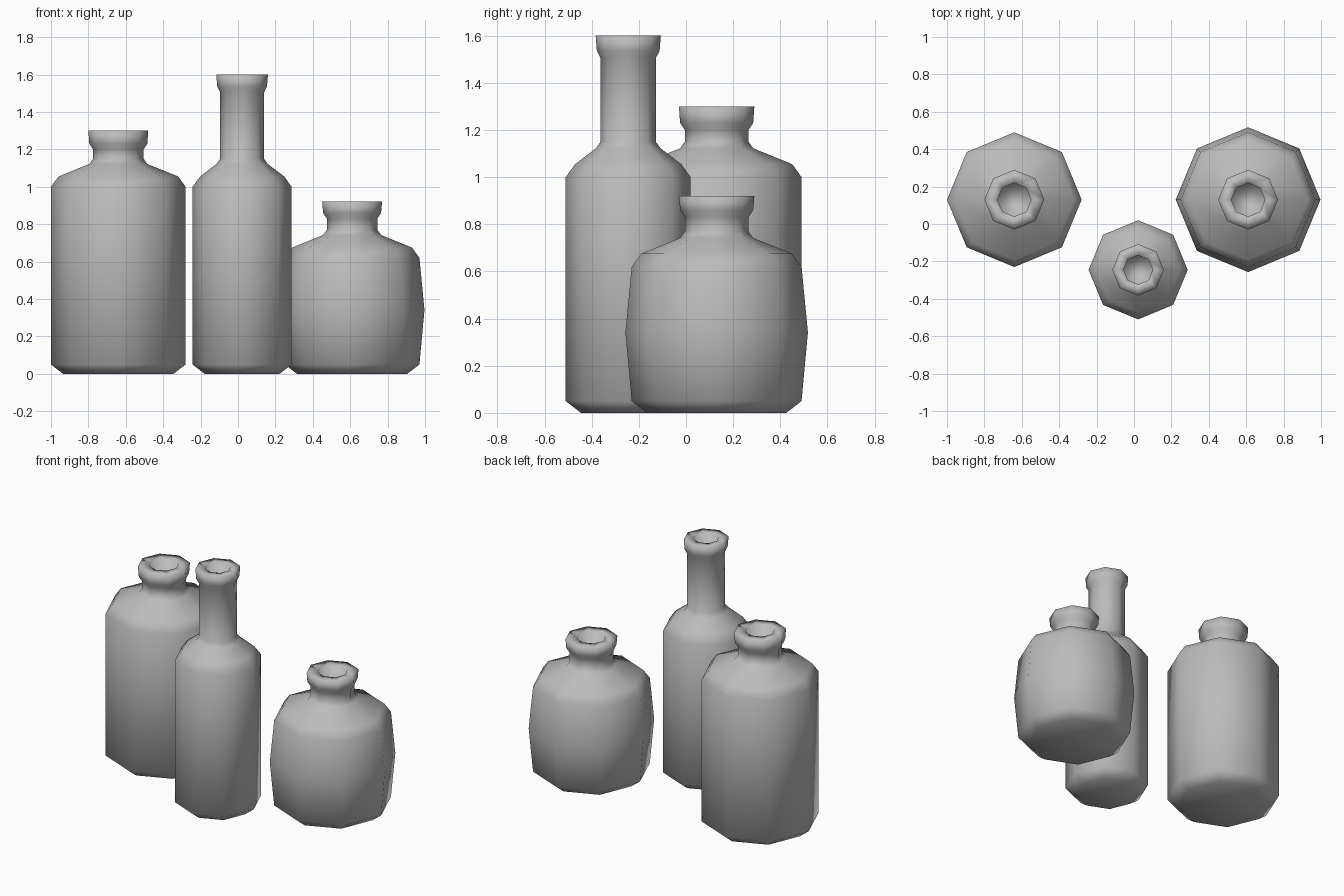
import bpy
import bmesh
import math

cube = bpy.data.objects.get("Cube")
if cube:
    bpy.data.objects.remove(cube, do_unlink=True)

SIDES = 8

# Plain grey for every bottle
grey = bpy.data.materials.new("grey")
grey.use_nodes = True
colour = (0.5, 0.5, 0.5, 1)
grey.diffuse_color = colour
bsdf = next(n for n in grey.node_tree.nodes if n.type == 'BSDF_PRINCIPLED')
bsdf.inputs["Base Color"].default_value = colour


def bottle(name, x, y, body, neck, lip, hole, shoulder, neck_top, top, bulge=0):
    """Turn a bottle with eight sides from its key radii and heights."""
    profile = [(body - 0.065, 0), (body, 0.05)]
    if bulge:
        profile.append((body + bulge, shoulder * 0.55))
    profile += [
        (body, shoulder), (body - 0.04, shoulder + 0.055),      # shoulder
        (neck + 0.02, shoulder + 0.122), (neck, shoulder + 0.15),
        (neck, neck_top), (lip - 0.005, neck_top + 0.03),       # neck and lip
        (lip, top), (hole, top), (hole, shoulder + 0.1),        # mouth
    ]
    bm = bmesh.new()
    rings = []
    for r, z in profile:
        angles = [math.tau * i / SIDES for i in range(SIDES)]
        rings.append([bm.verts.new((r * math.cos(a), r * math.sin(a), z))
                      for a in angles])
    for low, high in zip(rings, rings[1:]):
        for i in range(SIDES):
            j = (i + 1) % SIDES
            bm.faces.new((low[i], low[j], high[j], high[i]))
    # Base and the floor inside the mouth
    bm.faces.new(rings[0][::-1])
    bm.faces.new(rings[-1])
    for face in bm.faces:
        face.smooth = True
    mesh = bpy.data.meshes.new(name)
    bm.to_mesh(mesh)
    bm.free()
    mesh.materials.append(grey)
    obj = bpy.data.objects.new(name, mesh)
    obj.location = (x, y, 0)
    bpy.context.collection.objects.link(obj)
    return obj


bottle("wide_bottle", -0.64, 0.13, body=0.36, neck=0.135, lip=0.16, hole=0.09,
       shoulder=1.0, neck_top=1.2, top=1.3)
bottle("tall_bottle", 0.022, -0.245, body=0.265, neck=0.117, lip=0.138, hole=0.078,
       shoulder=1.0, neck_top=1.505, top=1.6)
bottle("round_bottle", 0.61, 0.13, body=0.36, neck=0.135, lip=0.16, hole=0.09,
       shoulder=0.62, neck_top=0.83, top=0.92, bulge=0.027)
